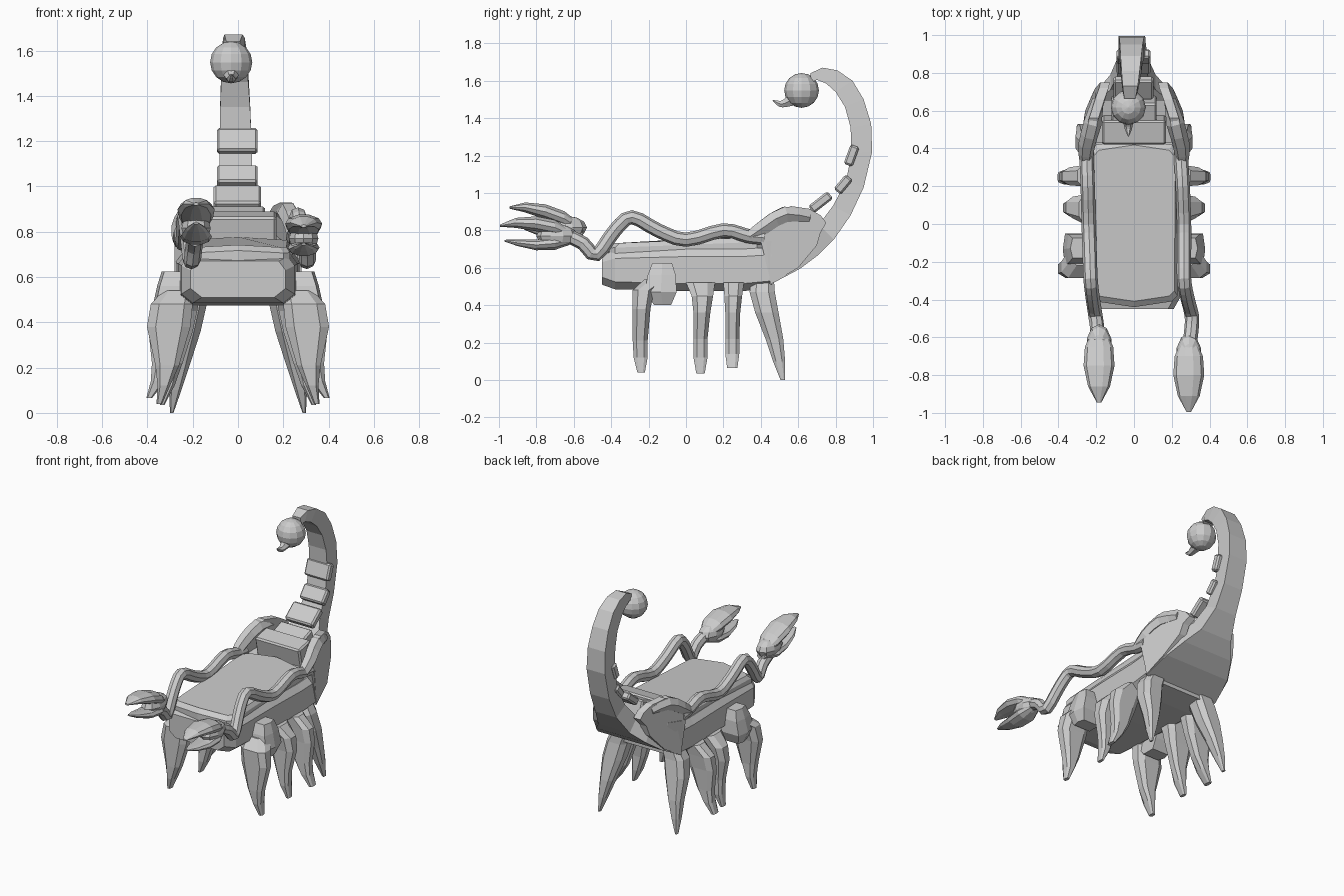
import bpy, bmesh, math
from mathutils import Vector, Matrix


def make(name, verts, faces):
    me = bpy.data.meshes.new(name)
    me.from_pydata(verts, [], faces)
    bm = bmesh.new()
    bm.from_mesh(me)
    bmesh.ops.recalc_face_normals(bm, faces=bm.faces)
    bm.to_mesh(me)
    bm.free()
    ob = bpy.data.objects.new(name, me)
    bpy.context.collection.objects.link(ob)
    return ob


def loft(name, rings):
    n = len(rings[0])
    verts = [v for r in rings for v in r]
    faces = [(i * n + j, i * n + (j + 1) % n, (i + 1) * n + (j + 1) % n, (i + 1) * n + j)
             for i in range(len(rings) - 1) for j in range(n)]
    faces += [tuple(range(n)), tuple(range(len(verts) - n, len(verts)))]
    return make(name, verts, faces)


def ball(name, loc, radii, u=12, v=8):
    bm = bmesh.new()
    bmesh.ops.create_uvsphere(bm, u_segments=u, v_segments=v, radius=1,
                              matrix=Matrix.Translation(loc) @ Matrix.Diagonal((*radii, 1)))
    me = bpy.data.meshes.new(name)
    bm.to_mesh(me)
    bm.free()
    bpy.context.collection.objects.link(bpy.data.objects.new(name, me))


def box(name, loc, size, tilt=0, bevel=0.01):
    bm = bmesh.new()
    bmesh.ops.create_cube(bm, size=1, matrix=Matrix.Translation(loc)
                          @ Matrix.Rotation(math.radians(tilt), 4, 'X') @ Matrix.Diagonal((*size, 1)))
    bmesh.ops.bevel(bm, geom=bm.edges[:], offset=bevel, segments=1, affect='EDGES')
    me = bpy.data.meshes.new(name)
    bm.to_mesh(me)
    bm.free()
    bpy.context.collection.objects.link(bpy.data.objects.new(name, me))


def tube(name, pts, radii, sides=8, steps=4):
    # Catmull-Rom path swept in planes that contain the x axis
    P = [Vector(p) for p in pts]
    path = []
    for i in range(len(P) - 1):
        a, b, c, d = P[max(i - 1, 0)], P[i], P[i + 1], P[min(i + 2, len(P) - 1)]
        for k in range(steps + (i == len(P) - 2)):
            t = k / steps
            q = 0.5 * (2 * b + (c - a) * t + (2 * a - 5 * b + 4 * c - d) * t * t
                       + (3 * b - a - 3 * c + d) * t ** 3)
            path.append((q, radii[i] * (1 - t) + radii[i + 1] * t))
    rings = []
    for i, (q, r) in enumerate(path):
        tan = (path[min(i + 1, len(path) - 1)][0] - path[max(i - 1, 0)][0]).normalized()
        up = tan.cross(Vector((1, 0, 0))).normalized()
        side = up.cross(tan)
        rings.append([q + r * (math.cos(a) * side + math.sin(a) * up)
                      for a in (2 * math.pi * j / sides for j in range(sides))])
    return loft(name, rings)


# Body hull: (y, half width, bottom z, top z)
hull = [(-0.45, 0.21, 0.51, 0.67), (-0.38, 0.25, 0.485, 0.69), (0.0, 0.262, 0.475, 0.70),
        (0.3, 0.27, 0.475, 0.70), (0.46, 0.275, 0.49, 0.71)]
loft("body", [[(-w + .05, y, b), (w - .05, y, b), (w, y, b + .04), (w, y, t - .04),
               (w - .03, y, t), (-w + .03, y, t), (-w, y, t - .04), (-w, y, b + .04)]
              for y, w, b, t in hull])

# Back shell with pointed front and rear edges
outline = [(-0.23, -0.38), (-0.2, -0.41), (0, -0.44), (0.2, -0.41), (0.23, -0.38),
           (0.235, 0.38), (0.2, 0.42), (0, 0.45), (-0.2, 0.42), (-0.235, 0.38)]
loft("back_shell", [[(x * s, y * s, z + 0.04 * (y + 0.44) + (0.012 if x == 0 and z > .7 else 0))
                     for x, y in outline] for z, s in ((0.66, 1.0), (0.705, 1.0), (0.73, 0.93))])

# Tail: (outer y, outer z, inner y, inner z, half width)
tail = [(0.45, 0.51, 0.43, 0.74, 0.28), (0.61, 0.595, 0.55, 0.76, 0.245), (0.71, 0.67, 0.65, 0.78, 0.19),
        (0.79, 0.75, 0.71, 0.83, 0.12), (0.88, 0.88, 0.785, 0.93, 0.08), (0.95, 1.03, 0.855, 1.06, 0.072),
        (0.995, 1.22, 0.885, 1.21, 0.07), (0.99, 1.37, 0.88, 1.35, 0.066), (0.95, 1.5, 0.85, 1.46, 0.06),
        (0.89, 1.6, 0.80, 1.54, 0.055), (0.81, 1.655, 0.75, 1.585, 0.048), (0.73, 1.67, 0.70, 1.605, 0.04),
        (0.665, 1.64, 0.67, 1.59, 0.03)]
loft("tail", [[(cx - w, oy, oz), (cx + w, oy, oz), (cx + w, iy, iz), (cx - w, iy, iz)]
              for i, (oy, oz, iy, iz, w) in enumerate(tail) for cx in (-0.0018 * i,)])

# Tail plates and rear blocks
box("rear_block", (0, 0.50, 0.80), (0.34, 0.13, 0.16), 12)
box("rear_block_small", (0, 0.61, 0.83), (0.24, 0.11, 0.14), 20)
for i, (y, z, w, l, tilt) in enumerate([(0.72, 0.95, 0.21, 0.13, 38), (0.84, 1.045, 0.18, 0.10, 50),
                                        (0.885, 1.2, 0.18, 0.11, 70)]):
    box(f"tail_plate_{i + 1}", (-0.003, y, z), (w, l, 0.05), tilt)

# Stinger
ball("stinger_bulb", (-0.03, 0.618, 1.548), (0.093, 0.093, 0.093))
tube("stinger_barb", [(-0.03, 0.57, 1.50), (-0.03, 0.53, 1.48), (-0.03, 0.50, 1.477), (-0.03, 0.465, 1.495)],
     [0.04, 0.025, 0.018, 0.003], 6, 2)

# Rear side walls and shoulders
wall = [(0.455, 0.515), (0.40, 0.74), (0.42, 0.83), (0.50, 0.90), (0.56, 0.93), (0.66, 0.915), (0.72, 0.88),
        (0.75, 0.84), (0.72, 0.79), (0.70, 0.72), (0.60, 0.60)]


def wall_x(y, z):
    x = 0.28 - 0.85 * max(0, y - 0.5) ** 1.6
    return x - 0.25 * max(0, z - 0.8)


for s, side in ((1, "right"), (-1, "left")):
    loft(f"rear_wall_{side}", [[(s * (wall_x(y, z) - d), y, z) for y, z in wall] for d in (0, 0.05)])
    tube(f"shoulder_{side}", [(s * 0.255, 0.34, 0.765), (s * 0.25, 0.42, 0.82), (s * 0.22, 0.53, 0.885),
                              (s * 0.19, 0.66, 0.87)], [0.035, 0.045, 0.048, 0.03], 6, 2)

# Arms: y, z, right x, left x
arm = [(0.42, 0.76, 0.25, -0.25), (0.33, 0.77, 0.25, -0.25), (0.20, 0.80, 0.258, -0.245),
       (0.0, 0.75, 0.265, -0.24), (-0.15, 0.80, 0.265, -0.235), (-0.29, 0.87, 0.265, -0.23),
       (-0.38, 0.80, 0.28, -0.22), (-0.48, 0.67, 0.305, -0.205), (-0.55, 0.73, 0.305, -0.195),
       (-0.63, 0.77, 0.295, -0.19)]
# Claw jaws: y, z, half width, half height
upper = [(-.60, .77, .03, .025), (-.70, .815, .075, .042), (-.80, .835, .082, .042),
         (-.91, .84, .058, .028), (-.995, .825, .012, .006)]
lower = [(-.60, .75, .03, .02), (-.70, .73, .07, .036), (-.80, .722, .065, .03),
         (-.90, .733, .045, .018), (-.97, .745, .01, .005)]
for side, col, cx, dy, lift in (("right", 2, 0.29, 0, 0), ("left", 3, -0.185, 0.05, 1)):
    tube(f"arm_{side}", [(p[col], p[0], p[1]) for p in arm], [0.038] * len(arm), 8, 3)

    def dz(y):
        return lift * (0.03 + 0.17 * (-0.6 - y))
    for part, prof in (("upper", upper), ("lower", lower)):
        loft(f"claw_{side}_{part}_jaw",
             [[(cx + w * math.cos(a), y + dy, z + dz(y) + h * math.sin(a))
               for a in (2 * math.pi * k / 10 for k in range(10))] for y, z, w, h in prof])
    ball(f"claw_{side}_palm", (cx, -0.69 + dy, 0.77 + dz(-0.69)), (0.068, 0.11, 0.062), 10, 6)

# Legs: z, inner x, outer x, near y, far y
legs = {
    "front": [(.54, .20, .33, -.22, -.08), (.48, .20, .385, -.285, -.17), (.38, .21, .402, -.285, -.19),
              (.21, .26, .365, -.285, -.205), (.12, .30, .355, -.28, -.205), (.04, .335, .36, -.26, -.22)],
    "second": [(.52, .17, .29, .0, .155), (.45, .18, .36, .03, .145), (.36, .20, .375, .04, .13),
               (.22, .245, .345, .04, .115), (.12, .28, .34, .04, .115), (.035, .325, .345, .055, .10)],
    "third": [(.52, .18, .30, .20, .31), (.45, .19, .38, .205, .30), (.36, .215, .395, .21, .29),
              (.22, .27, .38, .21, .285), (.14, .32, .385, .21, .285), (.065, .38, .405, .22, .275)],
    "rear": [(.54, .12, .25, .35, .47), (.47, .14, .29, .34, .475), (.36, .165, .31, .37, .495),
             (.22, .21, .305, .425, .52), (.1, .25, .305, .465, .53), (.0, .285, .30, .505, .53)]}
for s, side in ((1, "right"), (-1, "left")):
    for name, prof in legs.items():
        rings = []
        for z, x0, x1, y0, y1 in prof:
            mx, my, hx, hy = (x0 + x1) / 2, (y0 + y1) / 2, (x1 - x0) / 2, (y1 - y0) / 2
            rings.append([(s * (mx + hx * a), my + hy * b, z) for a, b in
                          ((1, .5), (.6, 1), (-.6, 1), (-1, .5), (-1, -.5), (-.6, -1), (.6, -1), (1, -.5))])
        loft(f"{name}_leg_{side}", rings)
    # Front hip block
    loft(f"front_hip_{side}", [[(s * x0, y0, z), (s * x1, y0, z), (s * (x1 + .012), (y0 + y1) / 2, z),
                                (s * x1, y1, z), (s * x0, y1, z)]
                               for z, x0, x1, y0, y1 in ((.40, .22, .34, -.17, -.08), (.47, .22, .365, -.22, -.05),
                                                         (.56, .22, .345, -.205, -.055), (.625, .22, .325, -.18, -.075))])
